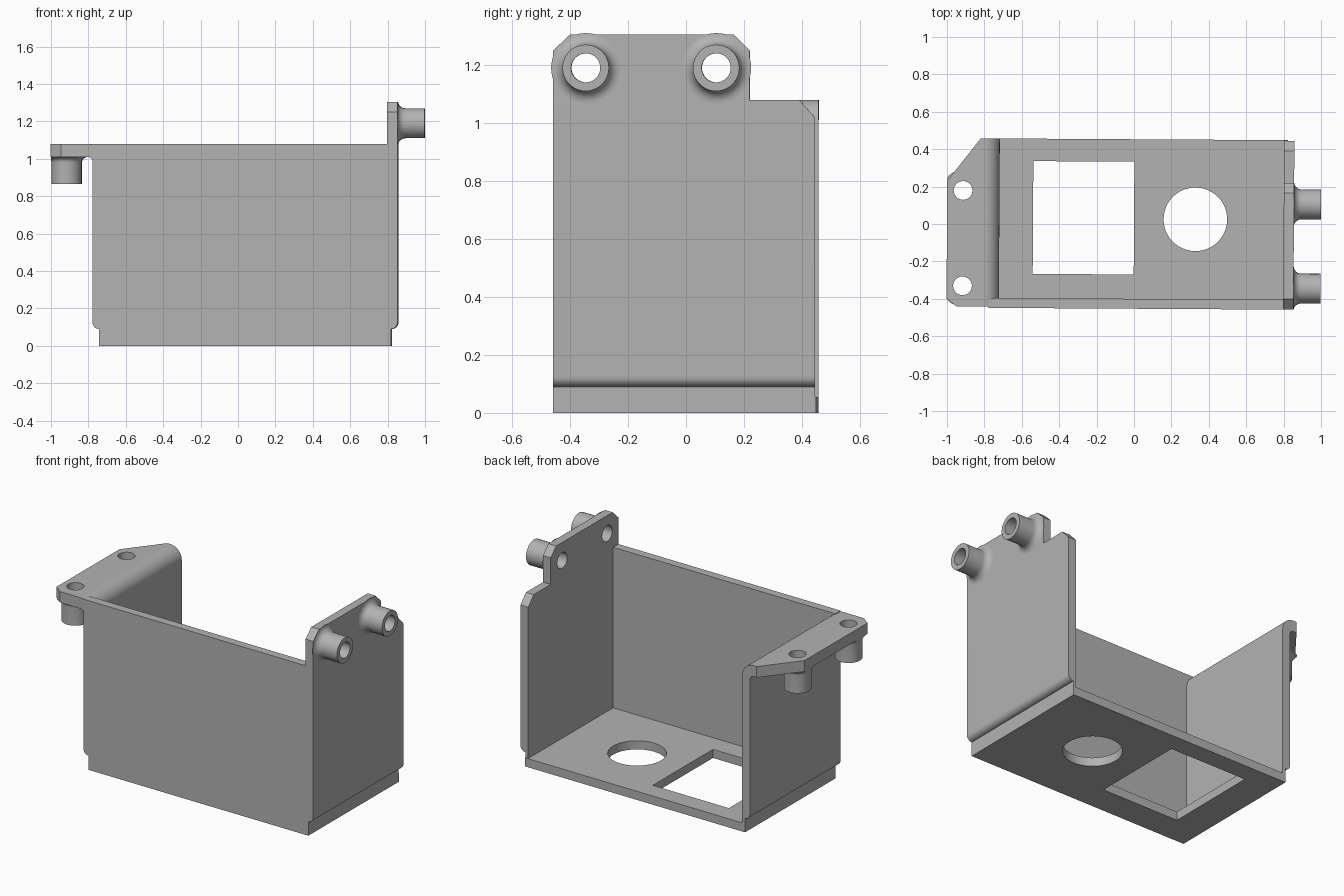
import bpy, bmesh
from math import pi, cos, sin
from mathutils import Matrix, Vector

cube = bpy.data.objects.get("Cube")
if cube:
    bpy.data.objects.remove(cube, do_unlink=True)

grey = bpy.data.materials.new("plain_grey")
grey.use_nodes = True
GREY = (0.45, 0.45, 0.45, 1)
grey.diffuse_color = GREY
grey.node_tree.nodes["Principled BSDF"].inputs["Base Color"].default_value = GREY

SKEW = Matrix.Rotation(-0.006, 4, 'Z')   # the bracket sits very slightly turned
SIDES = 48


def arc(cx, cy, r, start, end, steps=8):
    """Points along an arc, angles in degrees."""
    angles = [(start + (end - start) * i / steps) * pi / 180 for i in range(steps + 1)]
    return [(cx + r * cos(a), cy + r * sin(a)) for a in angles]


def circle(cx, cy, r):
    return arc(cx, cy, r, 0, 360, SIDES)[:-1]


def finish(name, bm):
    bmesh.ops.recalc_face_normals(bm, faces=bm.faces)
    bm.transform(SKEW)
    mesh = bpy.data.meshes.new(name)
    bm.to_mesh(mesh)
    bm.free()
    mesh.materials.append(grey)
    obj = bpy.data.objects.new(name, mesh)
    bpy.context.collection.objects.link(obj)
    bpy.ops.object.select_all(action='DESELECT')
    obj.select_set(True)
    bpy.context.view_layer.objects.active = obj
    bpy.ops.object.shade_smooth_by_angle(angle=pi / 6)
    return obj


def plate(name, axis, low, high, outline, holes=()):
    """Solid plate: an outline with holes, given thickness along an axis."""
    place = {'X': lambda a, b, h: (h, a, b),
             'Y': lambda a, b, h: (a, h, b),
             'Z': lambda a, b, h: (a, b, h)}[axis]
    bm = bmesh.new()
    rims = []
    for h in (low, high):
        rim = [[bm.verts.new(place(a, b, h)) for a, b in loop] for loop in (outline, *holes)]
        edges = [bm.edges.new((r[i - 1], r[i])) for r in rim for i in range(len(r))]
        bmesh.ops.triangle_fill(bm, edges=edges, use_beauty=True)
        rims.append(rim)
    for a, b in zip(*rims):
        for i in range(len(a)):
            bm.faces.new((a[i - 1], a[i], b[i], b[i - 1]))
    return finish(name, bm)


def boss(name, centre, axis, bore=0.05, outer=0.08, length=0.145, fillet=0.04):
    """Hollow round boss that flares into the plate it stands on."""
    profile = [(bore, 0), (bore, length), (outer, length)]
    profile += arc(outer + fillet, fillet, fillet, 180, 270)
    turn = Vector((0, 0, 1)).rotation_difference(Vector(axis)).to_matrix().to_4x4()
    bm = bmesh.new()
    rings = [[bm.verts.new((r * cos(2 * pi * k / SIDES), r * sin(2 * pi * k / SIDES), h))
              for k in range(SIDES)] for r, h in profile]
    for j in range(len(rings)):
        a, b = rings[j - 1], rings[j]
        for k in range(SIDES):
            bm.faces.new((a[k - 1], a[k], b[k], b[k - 1]))
    bm.transform(Matrix.Translation(centre) @ turn)
    for v in bm.verts:                     # trim the flare at the flange edge
        v.co.x = max(v.co.x, -0.998)
    return finish(name, bm)


FRONT, BACK, TOP = -0.453, 0.453, 1.08

# Floor with square window and round opening
window = [(-0.54, -0.27), (0, -0.27), (0, 0.333), (-0.54, 0.333)]
plate("floor", 'Z', 0, 0.055,
      [(-0.74, FRONT), (0.82, FRONT), (0.82, BACK), (-0.74, BACK)],
      [window, circle(0.328, 0.027, 0.17)])

# Rounded lower ends of the side walls, used by several sections
right_foot = [(0.82, 0), (0.82, 0.09)] + arc(0.82, 0.125, 0.035, -90, 0)[1:]
left_foot = arc(-0.74, 0.125, 0.035, 180, 270)[:-1] + [(-0.74, 0.09), (-0.74, 0)]

# Front wall
plate("front_wall", 'Y', FRONT, -0.40,
      right_foot + [(0.855, TOP), (-0.775, TOP)] + left_foot)

# Right-hand wall in the x direction: foot, then tall plate with clipped corners
plate("tall_wall_foot", 'Y', FRONT, 0.45, [(0.80, 0)] + right_foot + [(0.80, 0.125)])
boss_ys = (-0.34, 0.11)
plate("tall_wall", 'X', 0.80, 0.855,
      [(FRONT, 0.125), (0.45, 0.125), (0.45, 1.02), (0.395, TOP), (0.225, TOP),
       (0.225, 1.25), (0.17, 1.305), (-0.395, 1.305), (FRONT, 1.25)],
      [circle(y, 1.19, 0.05) for y in boss_ys])

# Opposite wall, bent over at the top
plate("bent_wall", 'Y', -0.447, BACK,
      [(-0.72, 0)] + arc(-0.80, 1.0, 0.08, 0, 90, 12)
      + arc(-0.80, 0.985, 0.025, 90, 0) + left_foot)

# Flange leading outward from the bend
flange_ys = (-0.336, 0.174)
plate("flange", 'Z', 1.01, TOP,
      [(-0.80, -0.447), (-0.80, BACK), (-0.822, BACK), (-1, 0.225),
       (-1, -0.405), (-0.945, -0.447)],
      [circle(-0.915, y, 0.05) for y in flange_ys])

# Mounting bosses
for side, wall_y, flange_y in zip(("front", "back"), boss_ys, flange_ys):
    boss(side + "_wall_boss", (0.855, wall_y, 1.19), (1, 0, 0))
    boss(side + "_flange_boss", (-0.915, flange_y, 1.01), (0, 0, -1), fillet=0.03)
